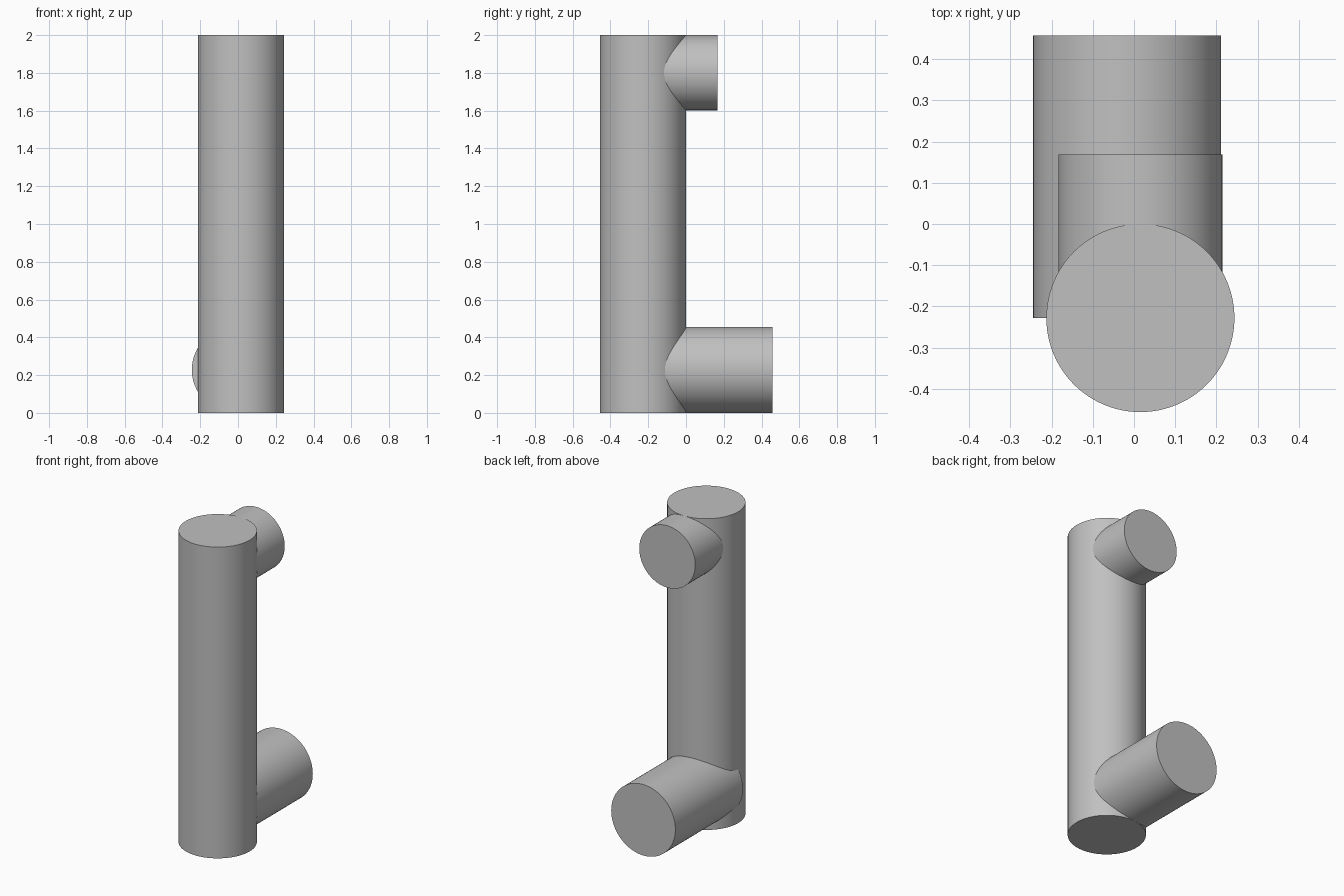
import bpy
from math import pi

cube = bpy.data.objects.get("Cube")
if cube:
    bpy.data.objects.remove(cube, do_unlink=True)

grey = bpy.data.materials.new("plain grey")
grey.use_nodes = True
colour = (0.53, 0.53, 0.53, 1)
grey.diffuse_color = colour
grey.node_tree.nodes["Principled BSDF"].inputs["Base Color"].default_value = colour


def rod(name, radius, length, centre, tilt=0):
    """Smooth capped cylinder, tilted about x."""
    bpy.ops.mesh.primitive_cylinder_add(vertices=96, radius=radius, depth=length,
                                        location=centre, rotation=(tilt, 0, 0))
    obj = bpy.context.object
    obj.name = name
    obj.data.materials.append(grey)
    bpy.ops.object.shade_smooth_by_angle()
    return obj


R = 0.228
AXIS_X = 0.0155


def branch(name, radius, x, z, end_y):
    """Horizontal peg from the post's axis out to the back."""
    return rod(name, radius, end_y + R, (x, (end_y - R) / 2, z), pi / 2)


# Upright post and its two rear pegs
rod("upright_post", R, 2, (AXIS_X, -R, 1))
branch("lower_peg", R, -0.0165, R, 0.457)
branch("upper_peg", 0.199, AXIS_X, 1.801, 0.168)
